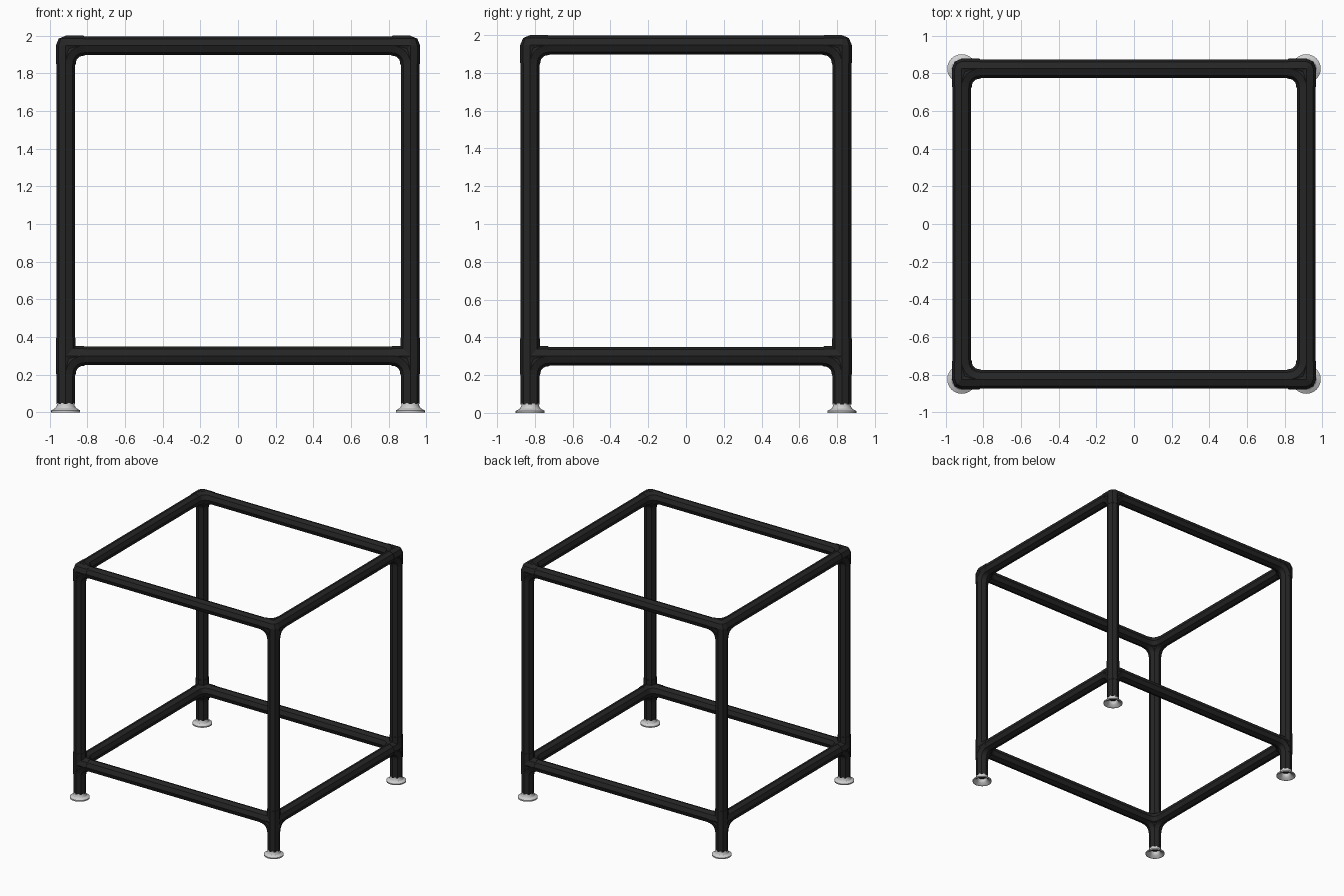
import bpy, bmesh
from math import sin, cos, pi
from mathutils import Vector

cube = bpy.data.objects.get("Cube")
if cube:
    bpy.data.objects.remove(cube, do_unlink=True)

PX, PY = 0.915, 0.825          # post centre lines
TOP, LOW = 1.947, 0.30         # rail heights
R, RJ = 0.050, 0.053           # tube and fitting radius
ARM = 0.095                    # reach of each fitting arm
X, Y, Z = Vector((1, 0, 0)), Vector((0, 1, 0)), Vector((0, 0, 1))


def material(name, value, rough):
    m = bpy.data.materials.new(name)
    m.use_nodes = True
    col = (value, value, value, 1)
    m.diffuse_color = col
    b = m.node_tree.nodes["Principled BSDF"]
    b.inputs["Base Color"].default_value = col
    b.inputs["Roughness"].default_value = rough
    return m


black = material("black pipe", 0.018, 0.6)
silver = material("pale grey foot", 0.62, 0.5)


def sweep(bm, path, normal, r, sides=8):
    """Sweep a regular polygon along a planar path."""
    rings = []
    for i, p in enumerate(path):
        t = path[min(i + 1, len(path) - 1)] - path[max(i - 1, 0)]
        side = t.normalized().cross(normal)
        rings.append([bm.verts.new(p + r * (cos(a) * side + sin(a) * normal))
                      for a in (2 * pi * k / sides for k in range(sides))])
    for a, b in zip(rings, rings[1:]):
        for k in range(sides):
            n = (k + 1) % sides
            bm.faces.new((a[k], a[n], b[n], b[k]))
    bm.faces.new(rings[0])
    bm.faces.new(rings[-1])


def finish(name, bm, mat, axes):
    """Make the object and mirror it over the chosen axes."""
    bmesh.ops.recalc_face_normals(bm, faces=bm.faces)
    me = bpy.data.meshes.new(name)
    bm.to_mesh(me)
    bm.free()
    me.materials.append(mat)
    ob = bpy.data.objects.new(name, me)
    bpy.context.collection.objects.link(ob)
    mod = ob.modifiers.new("mirror", 'MIRROR')
    mod.use_axis = axes
    mod.use_mirror_merge = False
    return ob


def pipe(name, a, b, normal, axes):
    bm = bmesh.new()
    sweep(bm, [Vector(a), Vector(b)], normal, R)
    finish(name, bm, black, axes)


def fitting(name, centre, arms, bends):
    """Pipe connector: straight arms, curved inner bends, rounded hub."""
    bm = bmesh.new()
    for d in arms:
        sweep(bm, [centre, centre + d * ARM], Y if d.y == 0 else X, RJ)
    for d, e in bends:
        pivot = centre + (d + e) * ARM
        arc = [pivot - ARM * (e * cos(t) + d * sin(t))
               for t in (pi / 2 * k / 6 for k in range(7))]
        # square the end rings to the arms by adding short straight ends
        arc = [arc[0] + d * 0.0005] + arc + [arc[-1] + e * 0.0005]
        sweep(bm, arc, d.cross(e).normalized(), RJ)
    hub = bmesh.ops.create_uvsphere(bm, u_segments=8, v_segments=4, radius=RJ)
    bmesh.ops.translate(bm, verts=hub["verts"], vec=centre)
    finish(name, bm, black, (True, True, False))


# Posts and rails
pipe("post", (PX, PY, 0.045), (PX, PY, TOP), Y, (True, True, False))
for label, z in (("top", TOP), ("lower", LOW)):
    pipe(label + "_cross_rail", (-PX, PY, z), (PX, PY, z), Y, (False, True, False))
    pipe(label + "_side_rail", (PX, -PY, z), (PX, PY, z), X, (True, False, False))

# Corner fittings
fitting("top_corner", Vector((PX, PY, TOP)), (-X, -Y, -Z),
        ((-X, -Z), (-Y, -Z), (-X, -Y)))
fitting("lower_joint", Vector((PX, PY, LOW)), (-X, -Y, -Z, Z),
        ((-X, -Z), (-Y, -Z), (-X, -Y)))

# Feet: hollow flared cups turned around the post axis
profile = [(0.036, 0.05), (0.047, 0.05), (0.047, 0.036), (0.055, 0.022),
           (0.077, 0.01), (0.077, 0), (0.068, 0), (0.045, 0.014), (0.036, 0.03)]
N = 24
bm = bmesh.new()
rings = [[bm.verts.new((PX + r * cos(2 * pi * k / N), PY + r * sin(2 * pi * k / N), z))
          for k in range(N)] for r, z in profile]
for a, b in zip(rings, rings[1:] + rings[:1]):
    for k in range(N):
        n = (k + 1) % N
        bm.faces.new((a[k], a[n], b[n], b[k]))
foot = finish("foot", bm, silver, (True, True, False))
bpy.ops.object.select_all(action='DESELECT')
foot.select_set(True)
bpy.context.view_layer.objects.active = foot
bpy.ops.object.shade_smooth_by_angle()
